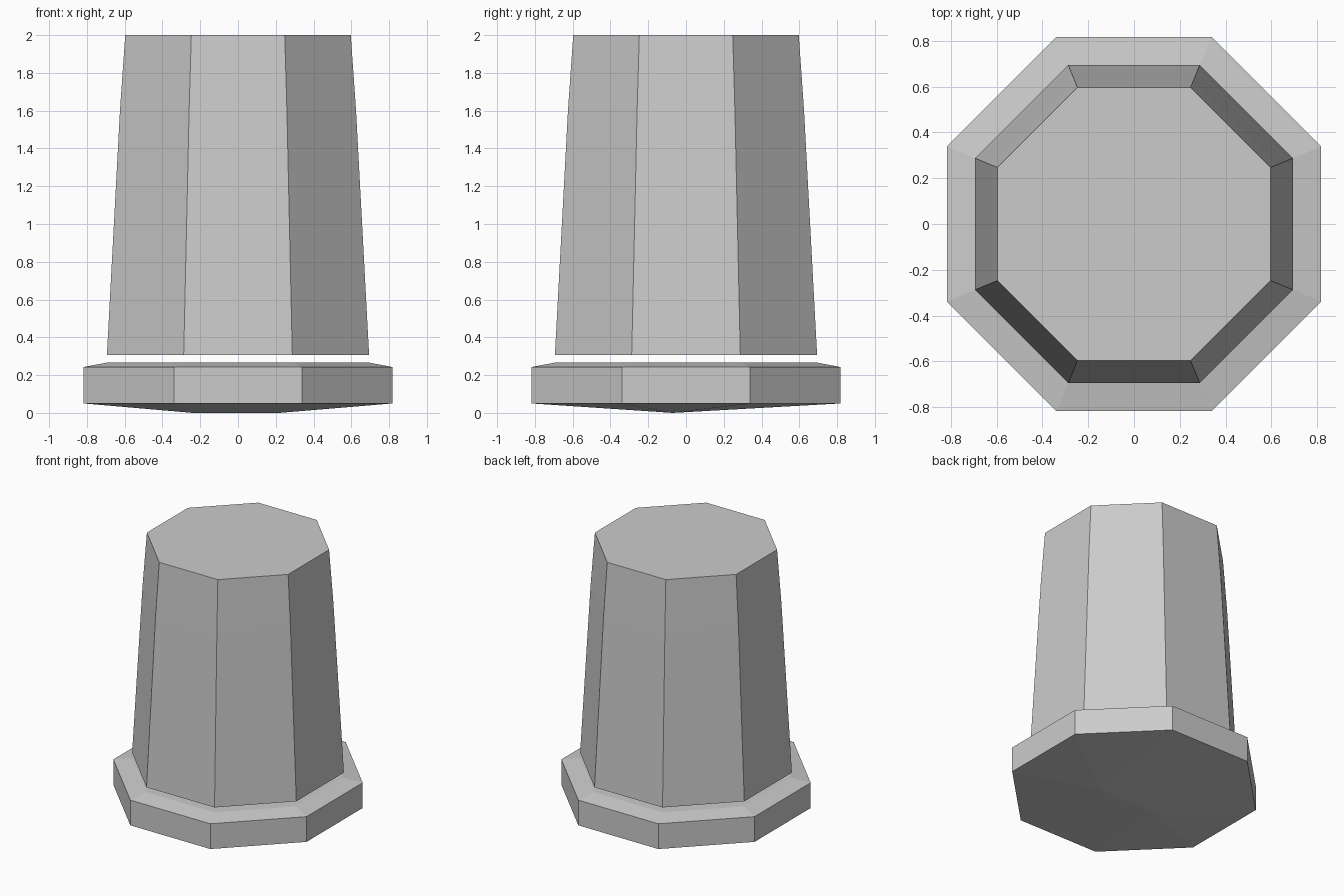
import bpy, bmesh
from math import pi, cos, sin

if "Cube" in bpy.data.objects:
    bpy.data.objects.remove(bpy.data.objects["Cube"])

def octagon(bm, apothem, z):
    r = apothem / cos(pi / 8)
    return [bm.verts.new((r * cos(pi / 8 + i * pi / 4), r * sin(pi / 8 + i * pi / 4), z))
            for i in range(8)]

def lofted(name, profile, ridge=None):
    bm = bmesh.new()
    rings = [octagon(bm, a, z) for a, z in profile]
    for lo, hi in zip(rings, rings[1:]):
        for i in range(8):
            j = (i + 1) % 8
            bm.faces.new((lo[i], lo[j], hi[j], hi[i]))
    bm.faces.new(rings[-1])
    b = rings[0]
    if ridge:
        # shallow keel-shaped underside
        left, right = [bm.verts.new(p) for p in ridge]
        for i in range(8):
            j = (i + 1) % 8
            if i in (1, 5):
                near = (left, right) if i == 1 else (right, left)
                bm.faces.new((b[j], b[i], near[1], near[0]))
            else:
                bm.faces.new((b[j], b[i], left if 2 <= i <= 4 else right))
    else:
        bm.faces.new(b[::-1])
    bmesh.ops.recalc_face_normals(bm, faces=bm.faces)
    me = bpy.data.meshes.new(name)
    bm.to_mesh(me)
    bm.free()
    ob = bpy.data.objects.new(name, me)
    bpy.context.collection.objects.link(ob)
    return ob

# Wide foot with a bevelled top and shallow pointed underside
lofted("base_flange", [(0.817, 0.05), (0.817, 0.243), (0.69, 0.267)],
       [(-0.24, -0.07, 0.0), (0.22, -0.07, 0.0)])

# Tapered body floating just above the foot
lofted("tapered_body", [(0.694, 0.307), (0.625, 1.6), (0.597, 2.0)])
